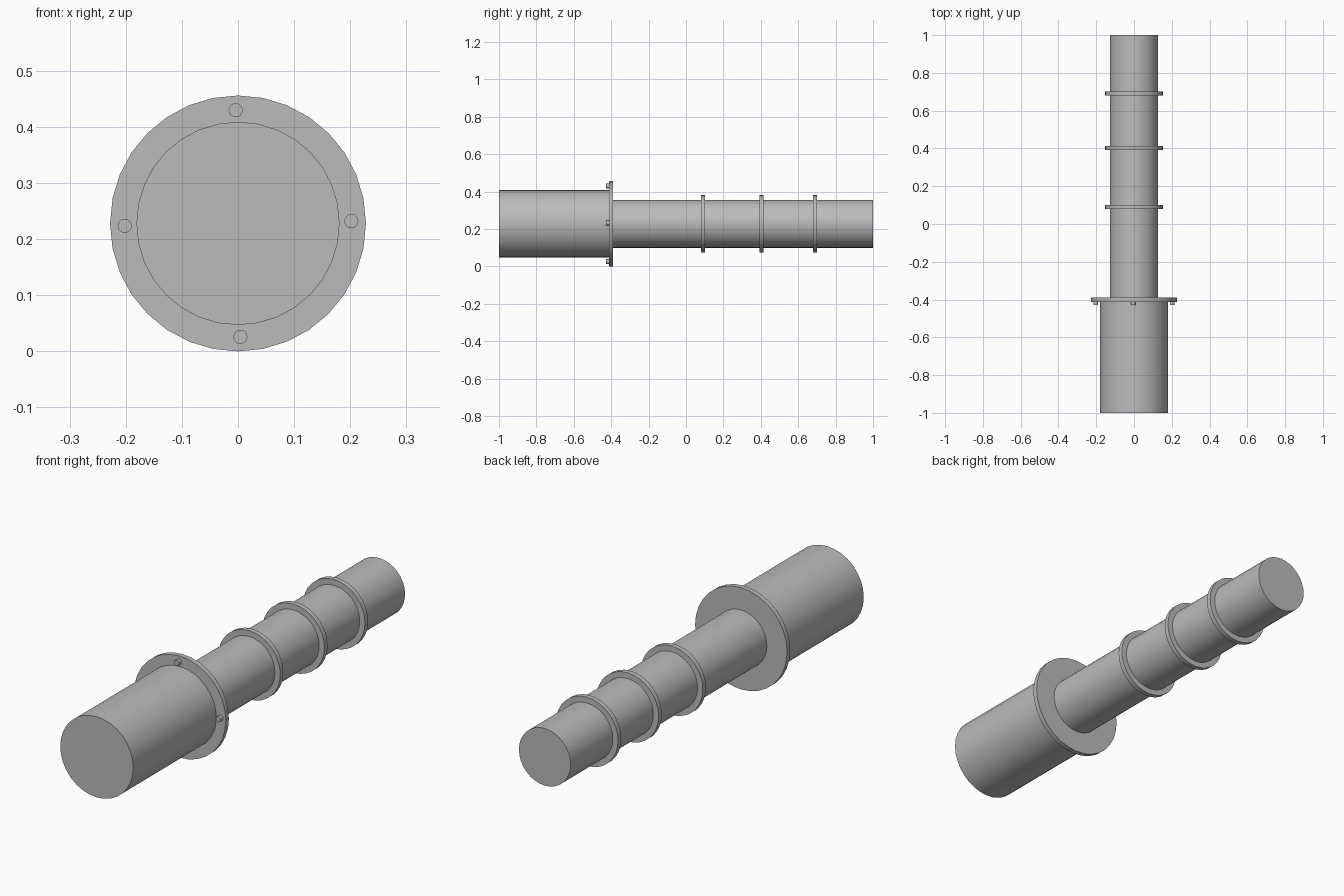
import bpy, math

cube = bpy.data.objects.get("Cube")
if cube:
    bpy.data.objects.remove(cube, do_unlink=True)

AXIS_Z = 0.228

grey = bpy.data.materials.new("plain grey")
grey.use_nodes = True
colour = (0.5, 0.5, 0.5, 1)
grey.diffuse_color = colour
grey.node_tree.nodes["Principled BSDF"].inputs["Base Color"].default_value = colour


def cylinder(name, radius, y_front, y_back, x=0.0, z=0.0, sides=32):
    """Capped cylinder along y, placed relative to the main axis."""
    bpy.ops.mesh.primitive_cylinder_add(
        vertices=sides, radius=radius, depth=y_back - y_front,
        location=(x, (y_front + y_back) / 2, AXIS_Z + z),
        rotation=(math.pi / 2, 0, 0))
    obj = bpy.context.object
    obj.name = name
    obj.data.materials.append(grey)
    bpy.ops.object.shade_smooth_by_angle(angle=math.radians(30))
    return obj


# Wide front body, flange and long narrow pipe
cylinder("front_body", 0.181, -1.0, -0.40)
cylinder("flange", 0.228, -0.412, -0.390)
cylinder("pipe", 0.128, -0.40, 1.0)

# Collars along the pipe
for i, y in enumerate((0.09, 0.403, 0.69)):
    cylinder(f"collar_{i + 1}", 0.154, y - 0.011, y + 0.011)

# Four bolts on the front of the flange
for i in range(4):
    a = math.radians(1.2 + 90 * i)
    cylinder(f"bolt_{i + 1}", 0.0125, -0.428, -0.40,
             0.202 * math.cos(a), 0.202 * math.sin(a), 16)
